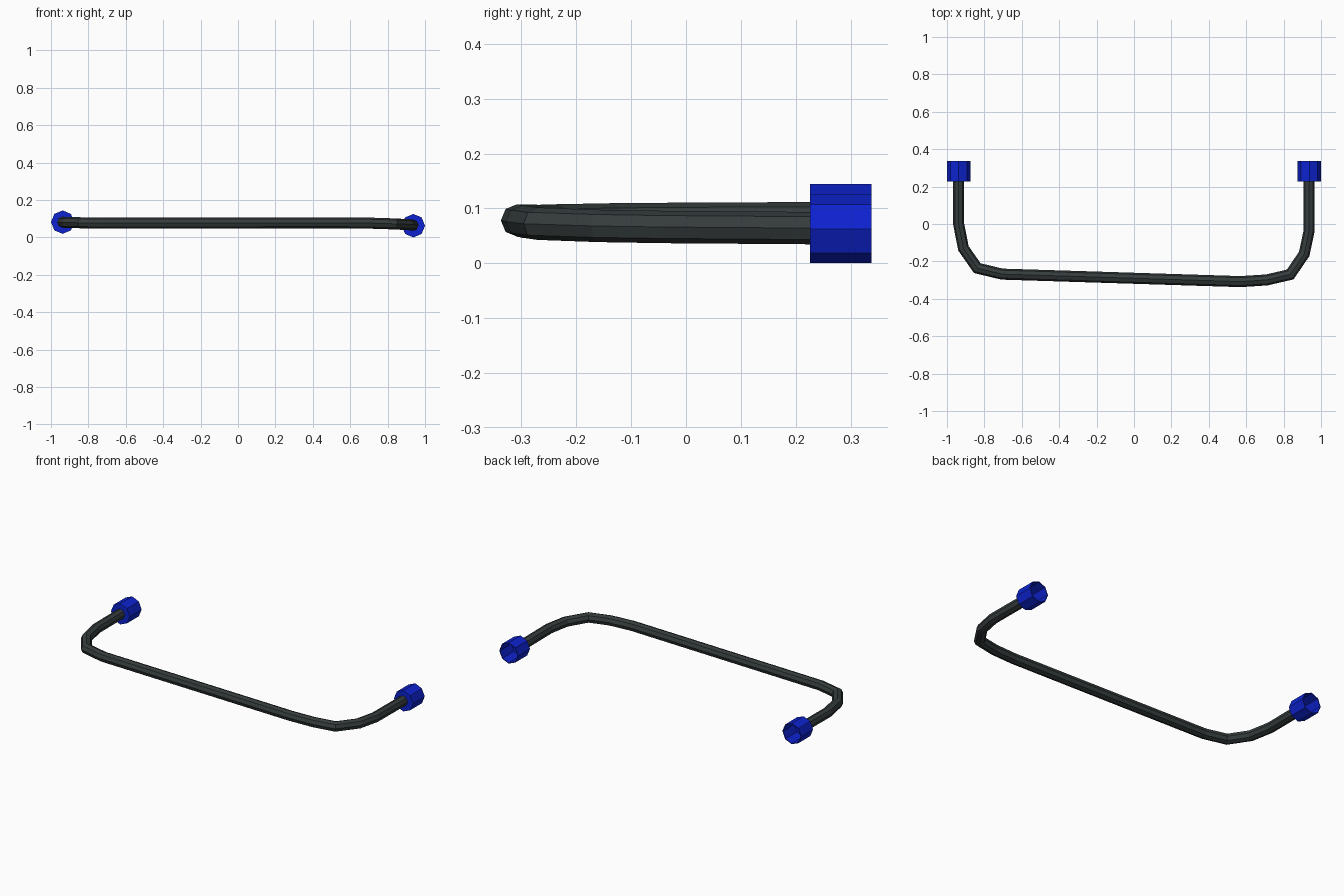
import bpy, bmesh, math
from mathutils import Vector

if "Cube" in bpy.data.objects:
    bpy.data.objects.remove(bpy.data.objects["Cube"])

SIDES = 8


def material(name, rgb):
    m = bpy.data.materials.new(name)
    m.diffuse_color = (*rgb, 1)
    m.use_nodes = True
    m.node_tree.nodes["Principled BSDF"].inputs["Base Color"].default_value = m.diffuse_color
    return m


def add_object(name, bm, mat):
    bmesh.ops.recalc_face_normals(bm, faces=bm.faces)
    me = bpy.data.meshes.new(name)
    bm.to_mesh(me)
    bm.free()
    me.materials.append(mat)
    ob = bpy.data.objects.new(name, me)
    bpy.context.collection.objects.link(ob)
    return ob


def ring(bm, centre, side, up, r, stretch=1.0):
    return [bm.verts.new(centre + side * (r * stretch * math.cos(a)) + up * (r * math.sin(a)))
            for a in (math.tau * i / SIDES for i in range(SIDES))]


def bridge(bm, a, b):
    for i in range(SIDES):
        j = (i + 1) % SIDES
        bm.faces.new((a[i], a[j], b[j], b[i]))


def tube(name, path, r, mat):
    """Octagonal sweep along a path with mitred corners."""
    bm = bmesh.new()
    pts = [Vector(p) for p in path]
    rings = []
    for i, p in enumerate(pts):
        d0 = (p - pts[max(i - 1, 0)]).normalized() if i else (pts[1] - p).normalized()
        d1 = (pts[i + 1] - p).normalized() if i < len(pts) - 1 else d0
        t = (d0 + d1).normalized()
        side = t.cross(Vector((0, 0, 1))).normalized()
        rings.append(ring(bm, p, side, side.cross(t), r, 1 / t.dot(d0)))
    for a, b in zip(rings, rings[1:]):
        bridge(bm, a, b)
    bm.faces.new(rings[0])
    bm.faces.new(rings[-1])
    return add_object(name, bm, mat)


def end_cap(name, x, z, mat):
    """Octagonal cup, closed at the front and hollow at the back."""
    bm = bmesh.new()
    X, Z = Vector((1, 0, 0)), Vector((0, 0, 1))
    rings = [ring(bm, Vector((x, y, z)), X, Z, r) for y, r in
             ((0.226, 0.0625), (0.338, 0.0625), (0.338, 0.058), (0.231, 0.058))]
    for a, b in zip(rings, rings[1:]):
        bridge(bm, a, b)
    bm.faces.new(rings[0])
    bm.faces.new(rings[-1])
    return add_object(name, bm, mat)


dark = material("dark grey rubber", (0.036, 0.045, 0.045))
blue = material("blue plastic", (0.004, 0.016, 0.62))

# Bent handle tube
tube("handle_tube", [
    (-0.9375, 0.228, 0.082), (-0.9375, 0.0, 0.081), (-0.912, -0.13, 0.080),
    (-0.838, -0.236, 0.078), (-0.705, -0.268, 0.077), (0.57, -0.308, 0.078),
    (0.71, -0.299, 0.076), (0.835, -0.27, 0.072), (0.91, -0.16, 0.068),
    (0.9355, -0.04, 0.066), (0.9355, 0.228, 0.064)], 0.0295, dark)

# Hollow end caps, left one slightly higher
end_cap("left_end_cap", -0.9375, 0.0815, blue)
end_cap("right_end_cap", 0.9375, 0.0625, blue)
